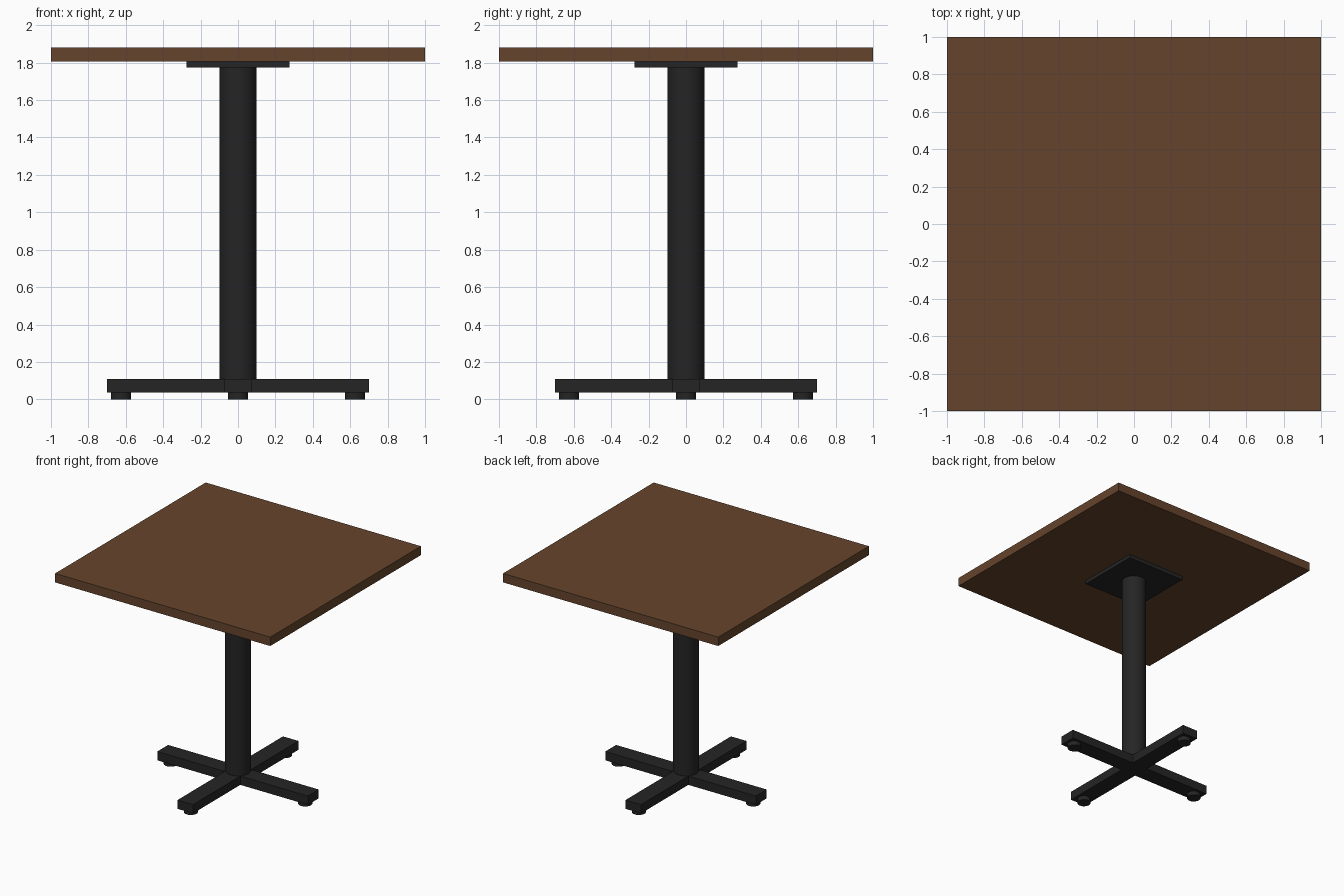
import bpy, bmesh

if "Cube" in bpy.data.objects:
    bpy.data.objects.remove(bpy.data.objects["Cube"])


def material(name, rgb):
    m = bpy.data.materials.new(name)
    m.diffuse_color = (*rgb, 1)
    m.use_nodes = True
    m.node_tree.nodes["Principled BSDF"].inputs["Base Color"].default_value = m.diffuse_color
    return m


wood = material("brown_wood", (0.13, 0.058, 0.025))
metal = material("black_metal", (0.018, 0.018, 0.018))


def box(name, half, z0, z1, mat):
    bpy.ops.mesh.primitive_cube_add(size=1, location=(0, 0, (z0 + z1) / 2))
    o = bpy.context.object
    o.name = name
    o.scale = (2 * half, 2 * half, z1 - z0)
    bpy.ops.object.transform_apply(location=False, rotation=False, scale=True)
    o.data.materials.append(mat)


def cylinder(name, r, x, y, z0, z1, sides):
    bpy.ops.mesh.primitive_cylinder_add(vertices=sides, radius=r, depth=z1 - z0,
                                        location=(x, y, (z0 + z1) / 2))
    o = bpy.context.object
    o.name = name
    bpy.ops.object.shade_smooth_by_angle()
    o.data.materials.append(metal)


# Square top and its mounting plate
box("table_top", 1.0, 1.805, 1.88, wood)
box("mounting_plate", 0.275, 1.773, 1.805, metal)

# Round column
cylinder("column", 0.098, 0, 0, 0.11, 1.773, 48)

# Cross base: plus-shaped outline extruded upward
L, W, Z0, Z1 = 0.70, 0.072, 0.036, 0.11
outline = []
x, y = 1, 0
for _ in range(4):
    for along, side in ((W, -W), (L, -W), (L, W)):
        outline.append((x * along - y * side, y * along + x * side, Z0))
    x, y = -y, x
bm = bmesh.new()
face = bm.faces.new([bm.verts.new(p) for p in outline])
ext = bmesh.ops.extrude_face_region(bm, geom=[face], use_keep_orig=True)
bmesh.ops.translate(bm, vec=(0, 0, Z1 - Z0),
                    verts=[g for g in ext["geom"] if isinstance(g, bmesh.types.BMVert)])
bmesh.ops.recalc_face_normals(bm, faces=bm.faces)
mesh = bpy.data.meshes.new("cross_base")
bm.to_mesh(mesh)
bm.free()
mesh.materials.append(metal)
bpy.context.collection.objects.link(bpy.data.objects.new("cross_base", mesh))

# Glide feet under the arm ends
for name, fx, fy in (("right", 1, 0), ("left", -1, 0), ("back", 0, 1), ("front", 0, -1)):
    cylinder(name + "_foot", 0.054, fx * 0.625, fy * 0.625, 0, Z0, 24)
